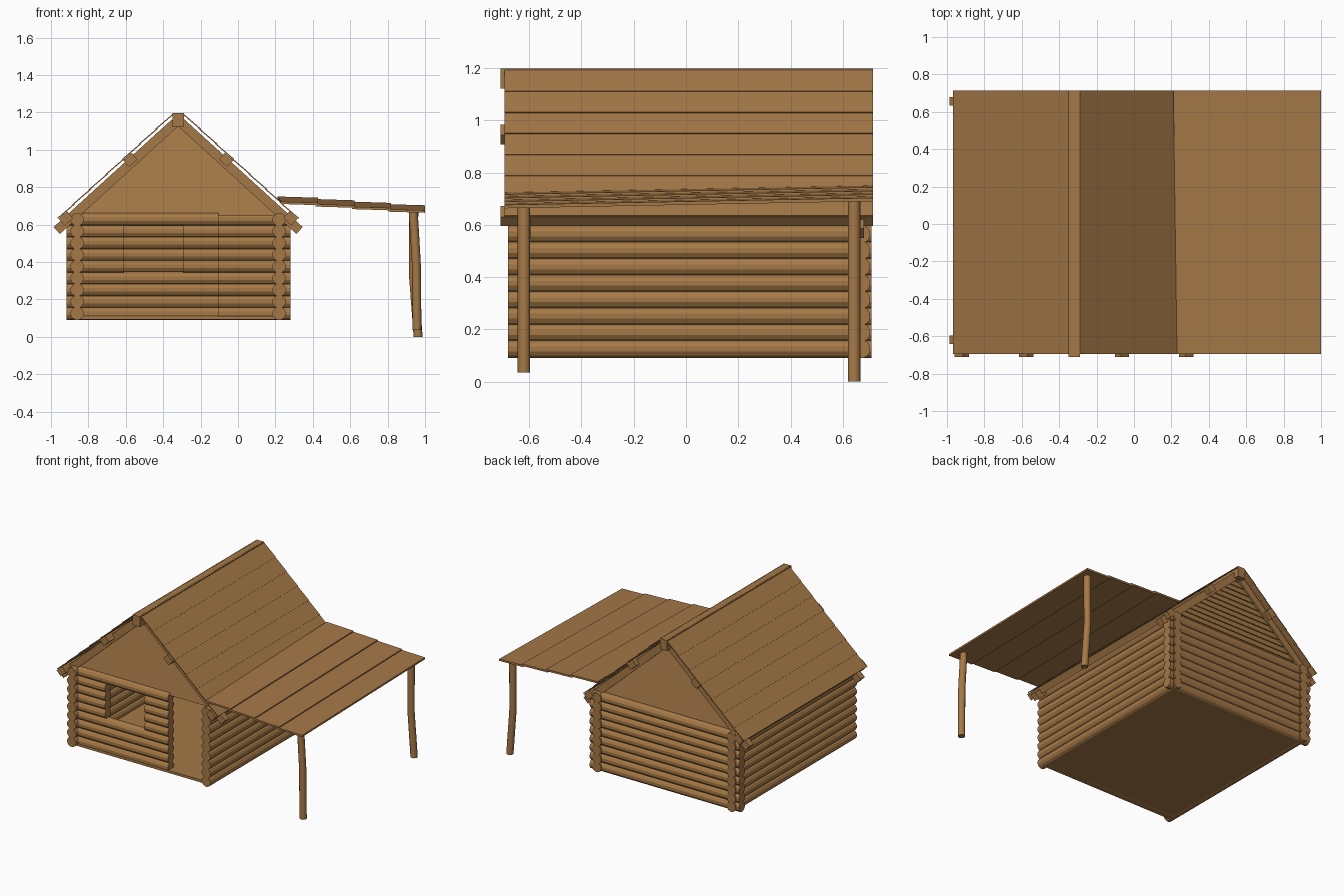
import bpy, bmesh, math
from mathutils import Vector

if "Cube" in bpy.data.objects:
    bpy.data.objects.remove(bpy.data.objects["Cube"])

wood = bpy.data.materials.new("brown wood")
wood.diffuse_color = (0.375, 0.19, 0.063, 1)
wood.use_nodes = True
wood.node_tree.nodes["Principled BSDF"].inputs["Base Color"].default_value = wood.diffuse_color


def finish(name, bm):
    bmesh.ops.recalc_face_normals(bm, faces=bm.faces)
    me = bpy.data.meshes.new(name)
    bm.to_mesh(me)
    bm.free()
    me.materials.append(wood)
    ob = bpy.data.objects.new(name, me)
    bpy.context.collection.objects.link(ob)
    return ob


def loft(bm, rings):
    """Closed solid through a list of rings with equal point counts."""
    vs = [[bm.verts.new(p) for p in r] for r in rings]
    n = len(vs[0])
    for a, b in zip(vs, vs[1:]):
        for i in range(n):
            bm.faces.new((a[i], a[(i + 1) % n], b[(i + 1) % n], b[i]))
    bm.faces.new(vs[0][::-1])
    bm.faces.new(vs[-1])


def prism(bm, pts, y0, y1):
    """x-z outline extruded along y."""
    loft(bm, [[(x, y, z) for x, z in pts] for y in (y0, y1)])


def log(bm, axis, a, b, across, z, r=0.036, n=12):
    rings = []
    for t in (a, b):
        ring = []
        for i in range(n):
            w = math.tau * (i + 0.5) / n
            p, q = across + r * math.cos(w), z + r * math.sin(w)
            ring.append((t, p, q) if axis == 'x' else (p, t, q))
        rings.append(ring)
    loft(bm, rings)


# Log walls
ROWS, Z0, PITCH = 9, 0.125, 0.0628
XL, XR, YF, YB = -0.86, 0.22, -0.62, 0.67
walls = {n: bmesh.new() for n in
         ("left_log_wall", "right_log_wall", "back_log_wall", "front_log_wall")}
for i in range(ROWS):
    z = Z0 + i * PITCH
    log(walls["left_log_wall"], 'y', -0.68, 0.71, XL, z)
    log(walls["right_log_wall"], 'y', -0.68, 0.71, XR, z)
    log(walls["back_log_wall"], 'x', -0.917, 0.28, YB, z)
    # front wall leaves a window gap and an open doorway
    spans = [(XL, -0.61), (-0.295, -0.105)] if 4 <= i <= 7 else [(XL, -0.105)]
    for a, b in spans:
        log(walls["front_log_wall"], 'x', a, b, YF, z)
for name, bm in walls.items():
    finish(name, bm)

# Floor
bm = bmesh.new()
prism(bm, [(XL, 0.092), (XR, 0.092), (XR, 0.11), (XL, 0.11)], YF - 0.03, YB)
finish("floor", bm)

# Roof slope frame: u runs down the slope, n is outward
RX, RZ, ANG = -0.32, 1.125, math.radians(42.3)
CA, SA = math.cos(ANG), math.sin(ANG)


def slope(s, u, n):
    return (RX + s * (u * CA + n * SA), RZ - u * SA + n * CA)


def slope_box(bm, s, u0, u1, n0, n1, y0, y1):
    prism(bm, [slope(s, u0, n0), slope(s, u1, n0),
               slope(s, u1, n1), slope(s, u0, n1)], y0, y1)


# Gables of lapped boards
def half_width(z):
    return max(0.004, (RZ + 0.03 - z) * CA / SA)


GROWS, GZ0, GZ1 = 13, 0.645, 1.15
for name, y, out in (("front_gable", -0.615, -1), ("back_gable", 0.657, 1)):
    bm = bmesh.new()
    h = (GZ1 - GZ0) / GROWS
    for i in range(GROWS):
        z = GZ0 + i * h
        w0, w1 = half_width(z), half_width(z + h)
        rings = []
        for w, zz, o in ((w0, z, 0.014), (w1, z + h, 0.006)):
            rings.append([(RX - w, y, zz), (RX + w, y, zz),
                          (RX + w, y + out * o, zz), (RX - w, y + out * o, zz)])
        loft(bm, rings)
    finish(name, bm)

# Rafters, purlins and roof boards on both slopes
for side, s in (("left", -1), ("right", 1)):
    bm = bmesh.new()
    for y in (-0.618, 0.657):
        slope_box(bm, s, 0, 0.855, 0, 0.05, y - 0.023, y + 0.023)
    finish(side + "_rafters", bm)
    bm = bmesh.new()
    for u in (0.31, 0.775):
        slope_box(bm, s, u - 0.03, u + 0.03, 0.016, 0.064, -0.71, 0.715)
    finish(side + "_purlins", bm)
    bm = bmesh.new()
    n_boards, u0, u1 = 7, -0.032, 0.808
    step = (u1 - u0) / n_boards
    for i in range(n_boards):
        a = u0 + i * step
        b = min(a + step + 0.012, u1)
        prism(bm, [slope(s, a, 0.063), slope(s, b, 0.067),
                   slope(s, b, 0.073), slope(s, a, 0.069)], -0.695, 0.715)
    finish(side + "_roof_boards", bm)

# Ridge beam
bm = bmesh.new()
prism(bm, [(-0.35, 1.122), (-0.29, 1.122), (-0.29, 1.197), (-0.35, 1.197)], -0.71, 0.715)
finish("ridge_beam", bm)

# Lean-to canopy: four lapped boards, slightly higher at the back
bm = bmesh.new()
for i in range(4):
    a, b = 0.22 + i * 0.195, min(0.22 + (i + 1) * 0.195 + 0.012, 1.0)
    rings = []
    for y, lift, skew in ((-0.695, 0, 0.01), (0.715, 0.027, -0.01)):
        sk = skew if i == 0 else 0
        za = 0.727 - 0.055 * (a - 0.22) / 0.78 + lift - 0.004
        zb = 0.727 - 0.055 * (b - 0.22) / 0.78 + lift + 0.004
        rings.append([(a + sk, y, za - 0.013), (b, y, zb - 0.013), (b, y, zb), (a + sk, y, za)])
    loft(bm, rings)
finish("canopy_boards", bm)

# Crooked canopy posts
for name, path in (
        ("front_post", [(0.957, -0.62, 0.035), (0.953, -0.62, 0.40), (0.937, -0.62, 0.668)]),
        ("back_post", [(0.963, 0.643, 0.0), (0.938, 0.643, 0.33), (0.94, 0.643, 0.695)])):
    bm = bmesh.new()
    rings = [[Vector(p) + Vector((0.024 * math.cos(w), 0.024 * math.sin(w), 0))
              for w in (math.tau * k / 12 for k in range(12))] for p in path]
    loft(bm, rings)
    ob = finish(name, bm)
    bpy.context.view_layer.objects.active = ob
    ob.select_set(True)
    bpy.ops.object.shade_smooth_by_angle(angle=math.radians(40))
    ob.select_set(False)
